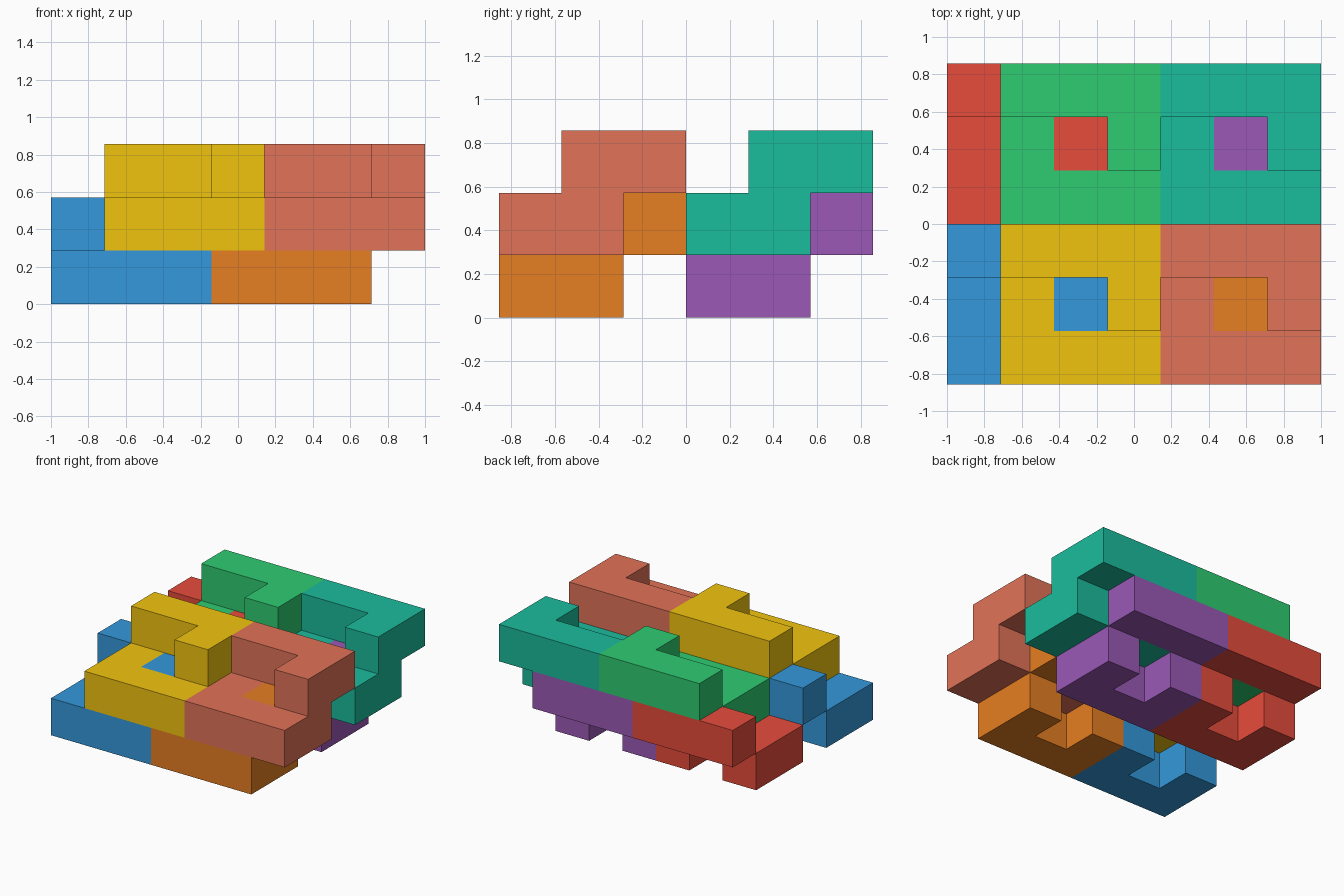
import bpy, bmesh
from mathutils import Vector

if "Cube" in bpy.data.objects:
    bpy.data.objects.remove(bpy.data.objects["Cube"])

U = 2 / 7  # edge length of one cell

# One interlocking piece: a U on the lower level, a step up, a bar with a foot above
CELLS = {(0, 0, 0), (1, 0, 0), (2, 0, 0), (0, 1, 0), (2, 1, 0),
         (2, 1, 1), (0, 2, 1), (1, 2, 1), (2, 2, 1)}


def linear(hex_code):
    vals = [int(hex_code[i:i + 2], 16) / 255 for i in (0, 2, 4)]
    return [v / 12.92 if v <= 0.04045 else ((v + 0.055) / 1.055) ** 2.4 for v in vals] + [1]


def make_piece(name, offset, color):
    """Skin the cells with their exposed faces only, then merge flat regions."""
    bm = bmesh.new()
    origin = Vector((-3.5, -3, 0)) + Vector(offset)
    for cell in CELLS:
        for axis in range(3):
            for sign in (-1, 1):
                near = list(cell)
                near[axis] += sign
                if tuple(near) in CELLS:
                    continue
                n, a, b = Vector(), Vector(), Vector()
                n[axis] = sign / 2
                a[(axis + 1) % 3] = 0.5
                b[(axis + 2) % 3] = 0.5 * sign
                c = origin + Vector(cell) + Vector((0.5, 0.5, 0.5)) + n
                bm.faces.new([bm.verts.new((c + p) * U)
                              for p in (-a - b, a - b, a + b, b - a)])
    bmesh.ops.remove_doubles(bm, verts=bm.verts, dist=1e-4)
    bmesh.ops.dissolve_limit(bm, angle_limit=0.02, verts=bm.verts, edges=bm.edges)
    mesh = bpy.data.meshes.new(name)
    bm.to_mesh(mesh)
    bm.free()
    mat = bpy.data.materials.new(name + "_color")
    mat.diffuse_color = linear(color)
    mat.use_nodes = True
    mat.node_tree.nodes["Principled BSDF"].inputs["Base Color"].default_value = mat.diffuse_color
    mesh.materials.append(mat)
    bpy.context.collection.objects.link(bpy.data.objects.new(name, mesh))


# Lower layer, then upper layer shifted one cell right and up; each repeats 2 x 2
LAYERS = [("lower", (0, 0, 0), ["3498DB", "E67E22", "E74C3C", "9B59B6"]),
          ("upper", (1, 0, 1), ["F1C40F", "E27358", "2ECC71", "1ABC9C"])]
PLACES = ["front_left", "front_right", "back_left", "back_right"]
for layer, (x, y, z), colors in LAYERS:
    for i, (place, color) in enumerate(zip(PLACES, colors)):
        make_piece(f"{layer}_{place}_piece", (x + 3 * (i % 2), y + 3 * (i // 2), z), color)
